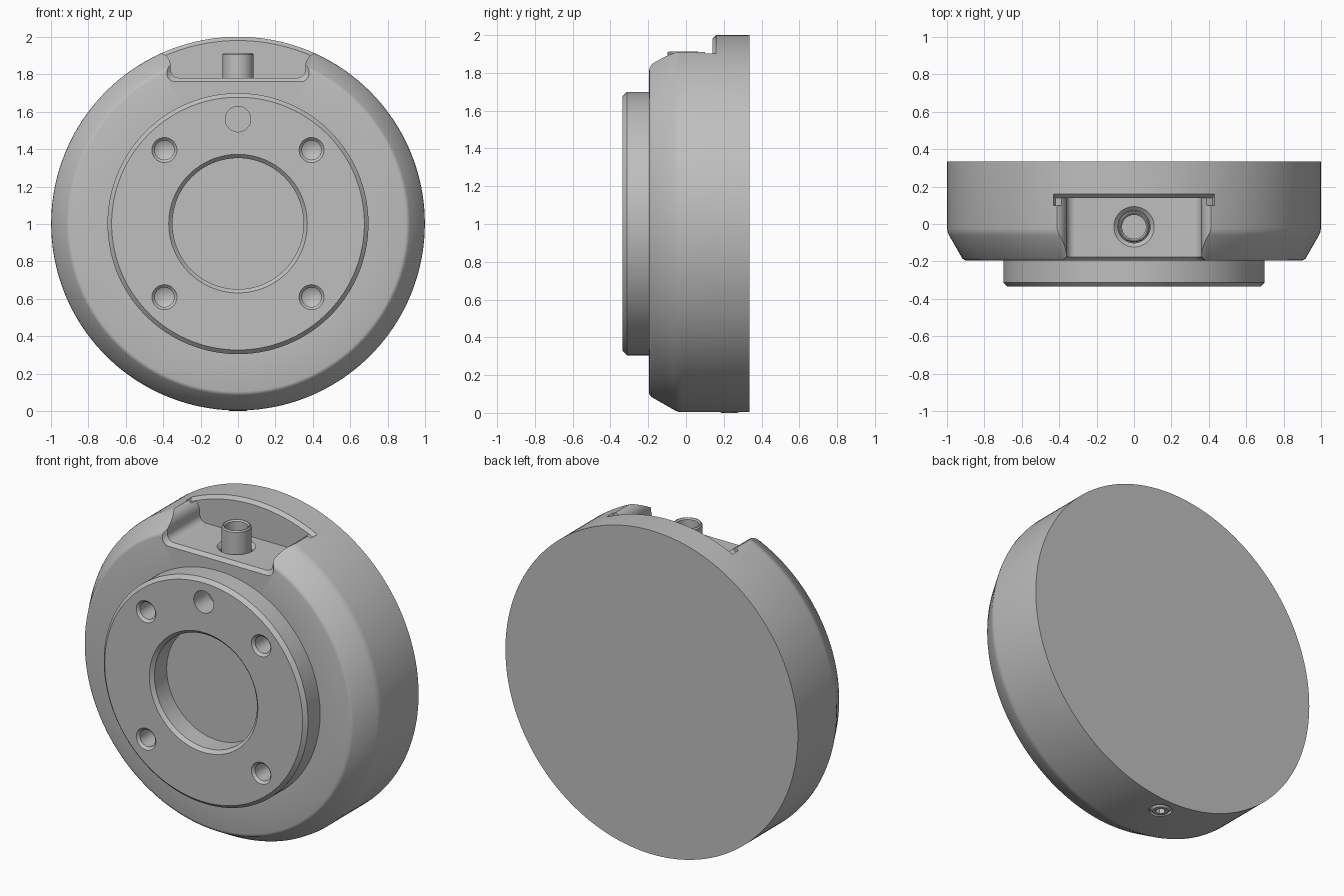
import bpy, bmesh, math
from mathutils import Matrix, Vector

cube = bpy.data.objects.get("Cube")
if cube:
    bpy.data.objects.remove(cube, do_unlink=True)

CZ = 1.002      # height of the disc axis
R = 0.998       # body radius

grey = bpy.data.materials.new("plain grey")
grey.use_nodes = True
COLOUR = (0.52, 0.52, 0.52, 1.0)
grey.diffuse_color = COLOUR
grey.node_tree.nodes["Principled BSDF"].inputs["Base Color"].default_value = COLOUR


def finish(name, bm, matrix=None):
    if matrix:
        bm.transform(matrix)
    bmesh.ops.recalc_face_normals(bm, faces=bm.faces)
    mesh = bpy.data.meshes.new(name)
    bm.to_mesh(mesh)
    bm.free()
    mesh.materials.append(grey)
    obj = bpy.data.objects.new(name, mesh)
    bpy.context.collection.objects.link(obj)
    return obj


def lathe(name, profile, matrix, steps=48):
    """Turn a (radius, height) profile, on-axis at both ends, around local z."""
    bm = bmesh.new()
    rings = []
    for r, h in profile:
        if r == 0:
            rings.append([bm.verts.new((0, 0, h))] * steps)
        else:
            rings.append([bm.verts.new((r * math.cos(a), r * math.sin(a), h))
                          for a in (2 * math.pi * i / steps for i in range(steps))])
    for low, high in zip(rings, rings[1:]):
        for i in range(steps):
            j = (i + 1) % steps
            corners = list(dict.fromkeys((low[i], low[j], high[j], high[i])))
            bm.faces.new(corners)
    return finish(name, bm, matrix)


def loft(name, sections):
    """Skin closed loops of equal length and cap the two ends."""
    bm = bmesh.new()
    loops = [[bm.verts.new(p) for p in s] for s in sections]
    for a, b in zip(loops, loops[1:]):
        for i in range(len(a)):
            j = (i + 1) % len(a)
            bm.faces.new((a[i], a[j], b[j], b[i]))
    bm.faces.new(loops[0])
    bm.faces.new(loops[-1])
    return finish(name, bm)


def cut(target, cutter):
    cutter.hide_render = True
    mod = target.modifiers.new("cut", 'BOOLEAN')
    mod.operation, mod.solver, mod.object = 'DIFFERENCE', 'EXACT', cutter
    bpy.context.view_layer.objects.active = target
    bpy.ops.object.modifier_apply(modifier=mod.name)
    bpy.data.objects.remove(cutter, do_unlink=True)


def arc(cx, cz, r, start, end, n=6):
    return [(cx + r * math.cos(math.radians(start + (end - start) * i / n)),
             cz + r * math.sin(math.radians(start + (end - start) * i / n)))
            for i in range(n + 1)]


def facing_front(x, y, z):
    # local z points into the body from the front
    return Matrix.Translation((x, y, z)) @ Matrix.Rotation(-math.pi / 2, 4, 'X')


# Disc body with a bevelled front, raised flange and central recess
body = lathe("disc_body", [
    (0, -0.195), (0.35, -0.195), (0.35, -0.315), (0.37, -0.335),
    (0.675, -0.335), (0.697, -0.313), (0.697, -0.195),
    (0.897, -0.195), (0.907, -0.192), (0.917, -0.184),
    (0.988, -0.06), (0.995, -0.045), (R, -0.025), (R, 0.335), (0, 0.335),
], facing_front(0, 0, CZ), 160)

# Four countersunk bolt holes with conical ends, and one plain dowel hole
for sx in (-1, 1):
    for sz in (-1, 1):
        cut(body, lathe("bolt_hole", [
            (0, -0.02), (0.087, -0.02), (0.052, 0.015), (0.052, 0.17), (0, 0.2)],
            facing_front(sx * 0.393, -0.335, CZ + sz * 0.393), 32))
cut(body, lathe("dowel_hole", [(0, -0.02), (0.068, -0.02), (0.068, 0.14), (0, 0.14)],
                facing_front(0, -0.335, 1.56), 32))

# Pocket in the top: rounded floor corners, walls that flare out at the rim
half = arc(0.315, 1.825, 0.045, -90, 0) + arc(0.43, 1.845, 0.07, 180, 100) + [(0.43, 2.2)]


def pocket_section(y, grow):
    right = [(x + grow, z - (grow if z < 2 else 0)) for x, z in half]
    return [Vector((x, y, z)) for x, z in right] + \
           [Vector((-x, y, z)) for x, z in reversed(right)]


cut(body, loft("pocket", [pocket_section(0.14, 0), pocket_section(-0.175, 0),
                          pocket_section(-0.215, 0.04)]))

# Bevel along the curved rim of the pocket's back wall
wedge = [(R - 0.02, 0.1), (R - 0.02, 0.14), (R + 0.02, 0.18), (R + 0.02, 0.1)]
reach = math.asin(0.43)
cut(body, loft("rim_bevel", [
    [Vector((r * math.sin(a), y, CZ + r * math.cos(a))) for r, y in wedge]
    for a in (reach * (i / 12 - 1) for i in range(25))]))

# Countersunk seat for the pin, and the set screw hole underneath
cut(body, lathe("pin_seat", [(0, 1.745), (0.086, 1.745), (0.086, 1.76), (0.13, 1.80), (0, 1.80)],
                Matrix.Translation((0, -0.015, 0))))
cut(body, lathe("screw_hole", [(0, -0.02), (0.065, -0.02), (0.065, 0.14), (0, 0.14)],
                Matrix.Translation((0, 0.23, 0)), 32))

# Hollow pin standing in the pocket
pin = lathe("hollow_pin", [(0, 1.74), (0.083, 1.74), (0.083, 1.905), (0.077, 1.913),
                           (0.072, 1.913), (0.064, 1.905), (0.064, 1.77), (0, 1.77)],
            Matrix.Translation((0, -0.015, 0)))

# Set screw with a hexagonal socket
screw = lathe("set_screw", [(0, 0.15), (0.06, 0.15), (0.06, 0.015), (0.045, 0), (0, 0)],
              Matrix.Translation((0, 0.23, 0)), 32)
cut(screw, lathe("hex_socket", [(0, -0.02), (0.028, -0.02), (0.028, 0.06), (0, 0.075)],
                 Matrix.Translation((0, 0.23, 0)), 6))

# Smooth shading that keeps the machined edges crisp
bpy.ops.object.select_all(action='DESELECT')
for part in (body, pin, screw):
    part.select_set(True)
bpy.context.view_layer.objects.active = body
bpy.ops.object.shade_smooth_by_angle(angle=math.radians(29))
